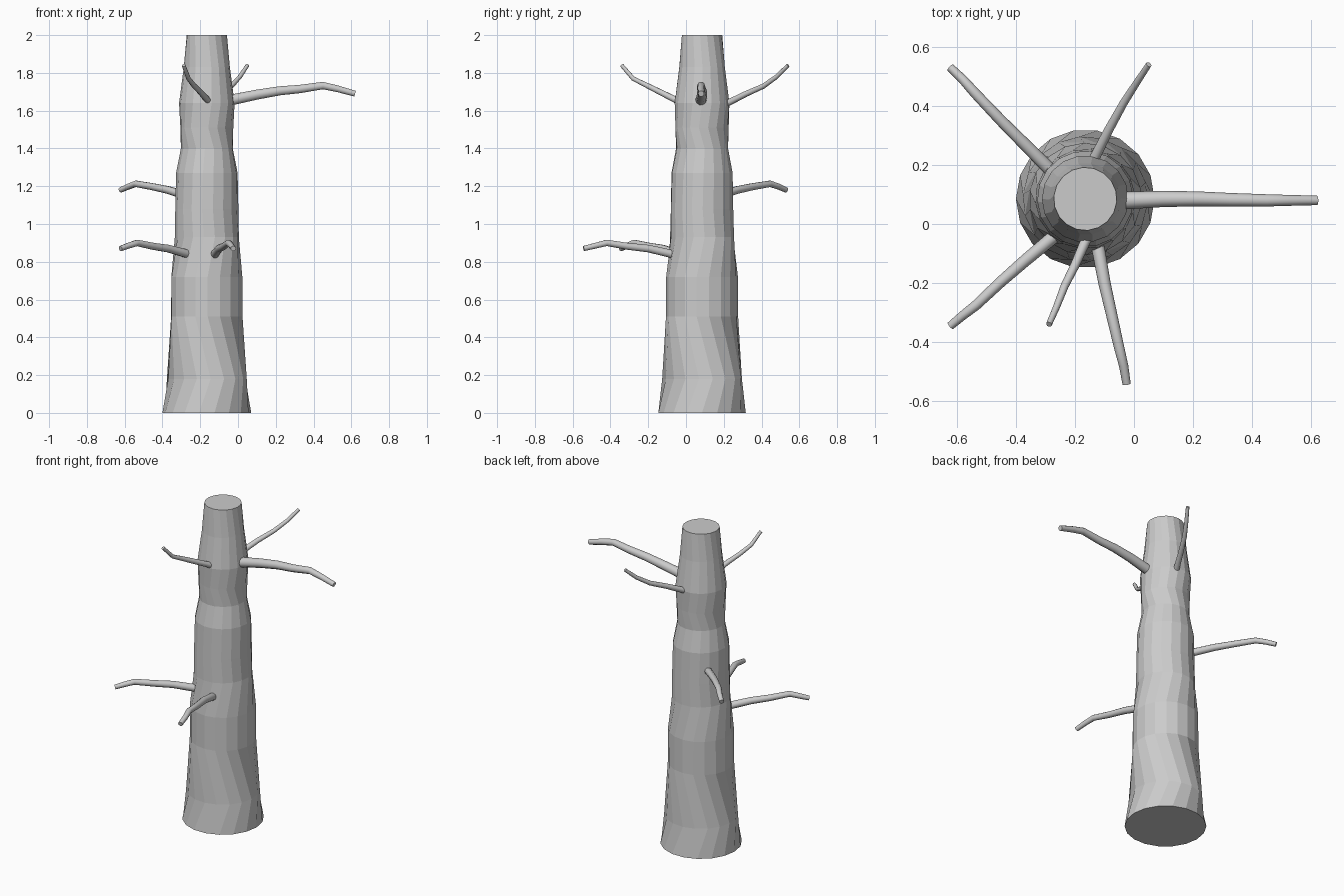
import bpy, bmesh, math
from mathutils import Vector

if "Cube" in bpy.data.objects:
    bpy.data.objects.remove(bpy.data.objects["Cube"])


def tube(name, pts, radii, sides, twists=None, smooth=False):
    """Loft rings of the given radii along a path, capped at both ends."""
    pts = [Vector(p) for p in pts]
    bm = bmesh.new()
    rings = []
    for i, p in enumerate(pts):
        t = (pts[min(i + 1, len(pts) - 1)] - pts[max(i - 1, 0)]).normalized()
        ref = Vector((0, 1, 0)) if abs(t.z) > 0.95 else Vector((0, 0, 1))
        u = ref.cross(t).normalized()
        v = t.cross(u)
        off = twists[i] if twists else 0
        ring = []
        for k in range(sides):
            a = 2 * math.pi * k / sides + off
            ring.append(bm.verts.new(p + radii[i] * (math.cos(a) * u + math.sin(a) * v)))
        rings.append(ring)
    for lo, hi in zip(rings, rings[1:]):
        for k in range(sides):
            n = (k + 1) % sides
            bm.faces.new((lo[k], lo[n], hi[n], hi[k]))
    bm.faces.new(rings[0][::-1])
    bm.faces.new(rings[-1])
    bmesh.ops.recalc_face_normals(bm, faces=bm.faces)
    me = bpy.data.meshes.new(name)
    bm.to_mesh(me)
    bm.free()
    ob = bpy.data.objects.new(name, me)
    bpy.context.collection.objects.link(ob)
    if smooth:
        bpy.ops.object.select_all(action='DESELECT')
        ob.select_set(True)
        bpy.context.view_layer.objects.active = ob
        bpy.ops.object.shade_smooth_by_angle(angle=math.radians(50))
    return ob


# Trunk: faceted, slightly twisted rings (height, radius, twist)
CX, CY = -0.165, 0.085
profile = [(0, .235, 0), (.18, .212, .27), (.51, .191, -.15), (.72, .190, -.15),
           (.93, .170, .08), (1.08, .167, .02), (1.27, .163, .05), (1.40, .138, .10),
           (1.51, .141, -.12), (1.64, .147, .0), (1.83, .122, .02), (2.0, .107, -.10)]
tube("trunk", [(CX, CY, z) for z, r, a in profile], [r for z, r, a in profile],
     18, [a for z, r, a in profile])

# Branches: path from inside the trunk to the tip, base radius, tip radius
branches = {
    "branch_right": ([(-.10, .08, 1.645), (-.02, .08, 1.66), (.10, .085, 1.685), (.22, .085, 1.705),
                      (.33, .082, 1.715), (.45, .08, 1.733), (.53, .08, 1.715), (.62, .08, 1.69)], .032, .016),
    "branch_back_upper": ([(-.155, .18, 1.62), (-.125, .24, 1.65), (-.085, .32, 1.69), (-.035, .41, 1.73),
                           (.01, .48, 1.78), (.05, .54, 1.84)], .019, .010),
    "branch_front_upper": ([(-.14, .0, 1.63), (-.165, -.06, 1.66), (-.20, -.14, 1.70), (-.235, -.21, 1.735),
                            (-.262, -.28, 1.77), (-.288, -.34, 1.84)], .019, .010),
    "branch_back_left": ([(-.24, .13, 1.135), (-.29, .19, 1.155), (-.37, .27, 1.18), (-.45, .35, 1.197),
                          (-.54, .445, 1.213), (-.58, .49, 1.198), (-.622, .53, 1.18)], .024, .014),
    "branch_front_left": ([(-.22, .0, .825), (-.28, -.05, .845), (-.37, -.125, .87), (-.45, -.195, .882),
                           (-.535, -.275, .90), (-.58, -.31, .885), (-.622, -.345, .87)], .024, .014),
    "branch_front": ([(-.135, -.03, .825), (-.12, -.09, .845), (-.10, -.20, .87), (-.075, -.31, .882),
                      (-.05, -.42, .90), (-.035, -.48, .885), (-.025, -.542, .87)], .024, .014),
}
for name, (path, r0, r1) in branches.items():
    n = len(path) - 1
    tube(name, path, [r0 + (r1 - r0) * i / n for i in range(n + 1)], 10, smooth=True)
